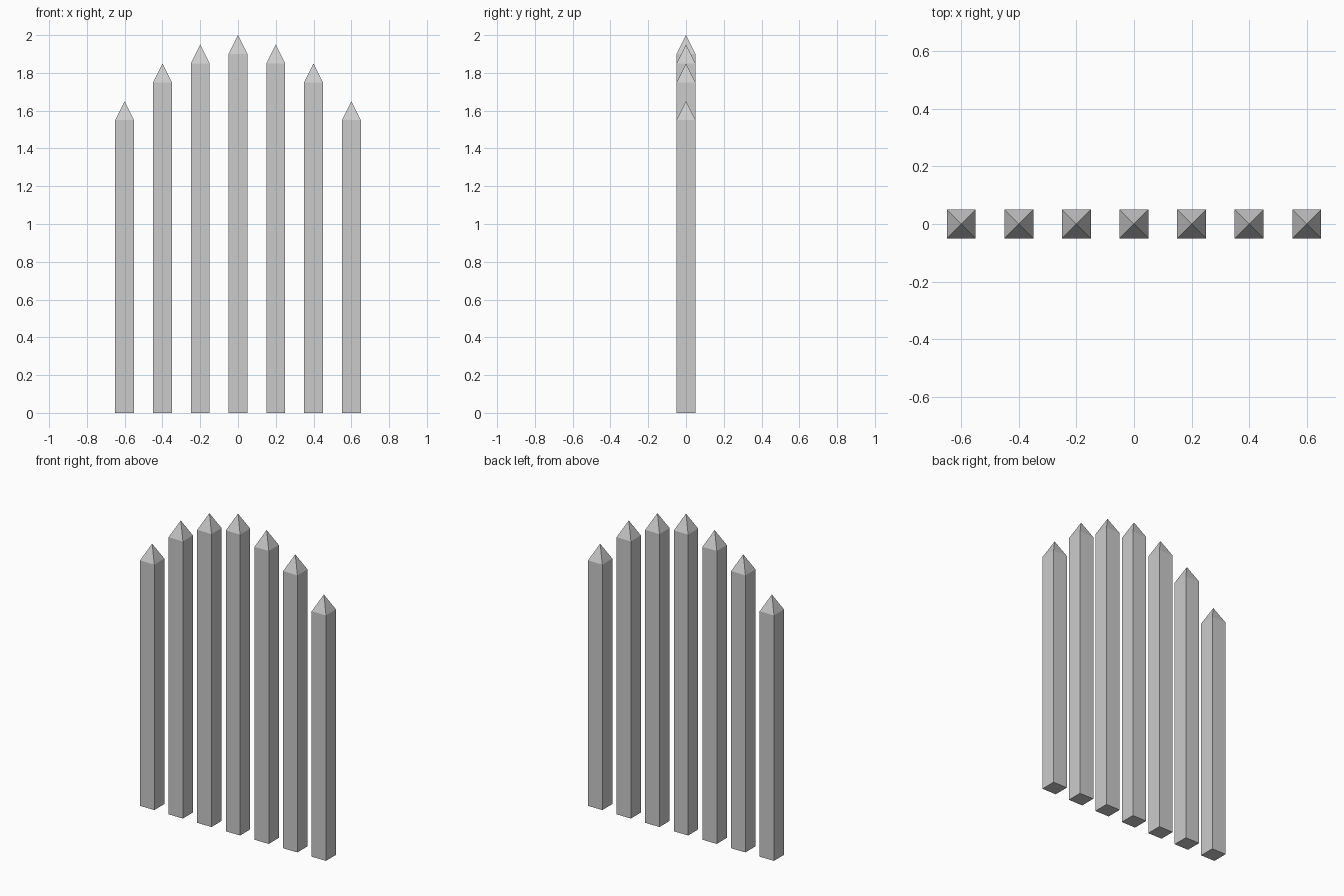
import bpy, bmesh

if "Cube" in bpy.data.objects:
    bpy.data.objects.remove(bpy.data.objects["Cube"])

HALF = 0.05      # half the post width
TIP = 0.1        # height of the pointed cap
SPACING = 0.2
SHOULDERS = {0: 1.9, 1: 1.85, 2: 1.75, 3: 1.55}  # shaft height by distance from centre


def picket(name, x, shoulder):
    """Square post ending in a four-sided point."""
    bm = bmesh.new()
    corners = [(-HALF, -HALF), (HALF, -HALF), (HALF, HALF), (-HALF, HALF)]
    low = [bm.verts.new((cx, cy, 0)) for cx, cy in corners]
    high = [bm.verts.new((cx, cy, shoulder)) for cx, cy in corners]
    apex = bm.verts.new((0, 0, shoulder + TIP))
    bm.faces.new(low[::-1])
    for i in range(4):
        j = (i + 1) % 4
        bm.faces.new((low[i], low[j], high[j], high[i]))   # shaft side
        bm.faces.new((high[i], high[j], apex))             # point side
    mesh = bpy.data.meshes.new(name)
    bm.to_mesh(mesh)
    bm.free()
    obj = bpy.data.objects.new(name, mesh)
    obj.location.x = x
    bpy.context.collection.objects.link(obj)


# Row of seven pickets, tallest in the middle
for i in range(-3, 4):
    picket(f"picket_{i + 4}", i * SPACING, SHOULDERS[abs(i)])
